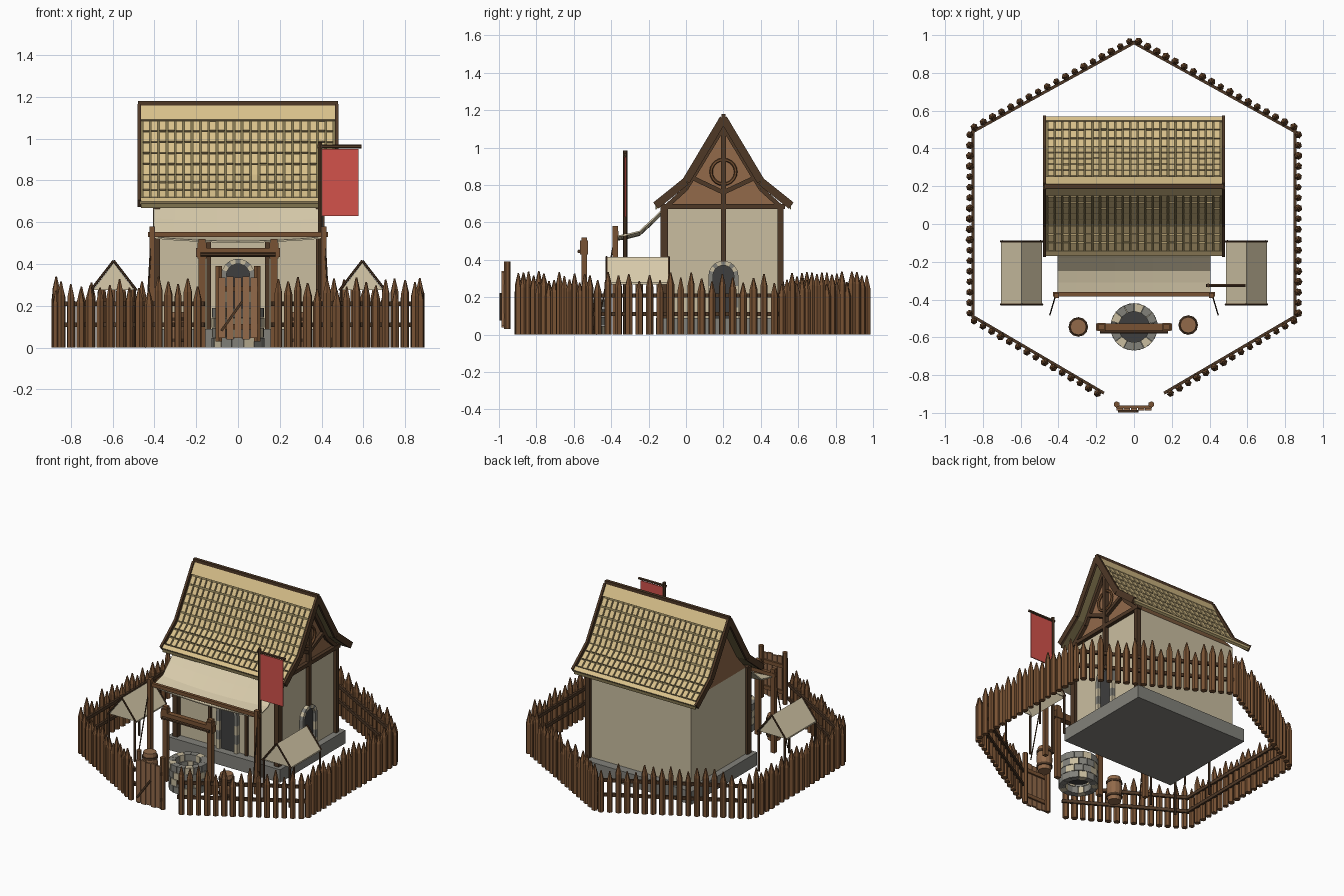
import bpy, bmesh, math, random
from mathutils import Vector, Matrix

random.seed(4)
cube = bpy.data.objects.get("Cube")
if cube:
    bpy.data.objects.remove(cube)


def material(name, r, g, b):
    lin = [((c / 255 + 0.055) / 1.055) ** 2.4 for c in (r, g, b)] + [1]
    m = bpy.data.materials.new(name)
    m.use_nodes = True
    m.diffuse_color = lin
    m.node_tree.nodes["Principled BSDF"].inputs["Base Color"].default_value = lin
    return m


STAKE = material("stake wood", 120, 82, 51)
DARK = material("dark timber", 78, 56, 38)
LIGHT = material("plank wood", 146, 106, 74)
PLASTER = material("plaster", 202, 190, 160)
CANVAS = material("canvas", 216, 203, 171)
THATCH = material("roof shingle", 216, 192, 138)
GAP = material("roof gap", 128, 115, 78)
STONE = material("grey stone", 130, 129, 122)
SHADOW = material("dark opening", 62, 62, 62)
RED = material("red cloth", 210, 82, 75)


class Part:
    """Collects simple solids into one named object."""
    def __init__(self, name, mat):
        self.name, self.mat, self.bm = name, mat, bmesh.new()

    def box(self, loc, size, rot=Matrix()):
        m = Matrix.Translation(loc) @ rot @ Matrix.Diagonal((*size, 1))
        bmesh.ops.create_cube(self.bm, size=1, matrix=m)
        return self

    def bar(self, p, q, w, h=None):
        p, q = Vector(p), Vector(q)
        rot = (q - p).to_track_quat('Z', 'Y').to_matrix().to_4x4()
        return self.box((p + q) / 2, (w, h or w, (q - p).length), rot)

    def rod(self, p, q, r1, r2=None, n=6, turn=0):
        p, q = Vector(p), Vector(q)
        rot = (q - p).to_track_quat('Z', 'Y').to_matrix().to_4x4()
        m = Matrix.Translation((p + q) / 2) @ rot @ Matrix.Rotation(turn, 4, 'Z')
        bmesh.ops.create_cone(self.bm, cap_ends=True, segments=n, radius1=r1,
                              radius2=r1 if r2 is None else r2, depth=(q - p).length, matrix=m)
        return self

    def prism(self, pts, place, d0, d1):
        a = [self.bm.verts.new(place(u, v, d0)) for u, v in pts]
        b = [self.bm.verts.new(place(u, v, d1)) for u, v in pts]
        self.bm.faces.new(a)
        self.bm.faces.new(b[::-1])
        for i in range(len(a)):
            j = (i + 1) % len(a)
            self.bm.faces.new((a[j], a[i], b[i], b[j]))
        return self

    def done(self):
        bmesh.ops.recalc_face_normals(self.bm, faces=self.bm.faces)
        me = bpy.data.meshes.new(self.name)
        self.bm.to_mesh(me)
        me.materials.append(self.mat)
        ob = bpy.data.objects.new(self.name, me)
        bpy.context.collection.objects.link(ob)
        return ob


def wedge(r0, r1, a0, a1):
    return [(r * math.cos(a), r * math.sin(a)) for r, a in ((r0, a0), (r1, a0), (r1, a1), (r0, a1))]


# Palisade: pointed stakes and two rails on each side, with a gap for the gate
stakes, rails = Part("palisade_stakes", STAKE), Part("palisade_rails", DARK)
for s in (-1, 1):
    corners = [(0, 0.98), (s * 0.87, 0.5), (s * 0.87, -0.5), (s * 0.17, -0.91)]
    for k, (a, b) in enumerate(zip(corners, corners[1:])):
        a, b = Vector((*a, 0)), Vector((*b, 0))
        n = 15 if k == 2 else 18
        for i in range(n):
            p = a.lerp(b, (i + 0.5) / n)
            h, r, t = random.uniform(0.27, 0.34), random.uniform(0.018, 0.022), random.uniform(0, 1)
            neck, tip = p + Vector((0, 0, h - 0.065)), p + Vector((0, 0, h))
            stakes.rod(p, neck, r, r, 6, t).rod(neck, tip, r, 0.004, 6, t)
        for z in (0.11, 0.21):
            off = Vector((0, 0, z)) - (a + b).normalized() * 0.018
            rails.bar(a + off, b + off, 0.016, 0.022)
stakes.done()
rails.done()

# Gate
gate = Part("gate", LIGHT)
for i in range(5):
    gate.box((-0.076 + i * 0.038, -0.98, 0.19), (0.034, 0.014, 0.29 + 0.012 * (i % 2)))
gate.done()
gate_frame = Part("gate_posts", STAKE)
for s in (-1, 1):
    gate_frame.rod((s * 0.092, -0.955, 0.03), (s * 0.092, -0.955, 0.39), 0.017)
for z in (0.1, 0.28):
    gate_frame.box((0, -0.968, z), (0.19, 0.014, 0.025))
gate_frame.done()
Part("gate_bar", DARK).bar((-0.08, -0.991, 0.08), (0.02, -0.991, 0.22), 0.012).done()

# House body
Part("foundation", STONE).box((0, 0.2, 0.045), (0.87, 0.72, 0.09)).done()
Part("walls", PLASTER).box((0, 0.2, 0.385), (0.78, 0.6, 0.61)).done()
along_x = lambda u, v, d: (d, 0.2 + u, v)
Part("gables", LIGHT).prism([(-0.3, 0.69), (-0.2, 0.8), (0, 1.13), (0.2, 0.8), (0.3, 0.69)],
                            along_x, -0.39, 0.39).done()

# Roof shell, shingles, ridge and barge boards
ridge, kink, eave = (0, 1.155), (0.2, 0.82), (0.362, 0.69)
shell, tiles, trim = Part("roof_shell", GAP), Part("roof_shingles", THATCH), Part("roof_trim", DARK)
for s in (-1, 1):
    for (d0, z0), (d1, z1), rows in ((ridge, kink, 5), (kink, eave, 3)):
        shell.prism([(s * d0, z0), (s * d1, z1), (s * d1, z1 - 0.022), (s * d0, z0 - 0.022)],
                    along_x, -0.465, 0.465)
        length = math.hypot(d1 - d0, z1 - z0)
        slope = math.atan2(z0 - z1, d1 - d0)
        rot = Matrix.Rotation(-s * slope, 4, 'X')
        top = 0.085 if rows == 5 else 0
        end = length if rows == 5 else length - 0.03
        step = (end - top) / rows

        def slab(x, w, t, size):
            f = t / length
            y, z = d0 + (d1 - d0) * f, z0 + (z1 - z0) * f
            lift = 0.005
            loc = (x, 0.2 + s * (y + lift * math.sin(slope)), z + lift * math.cos(slope))
            tiles.box(loc, (w, size, 0.014), rot)

        if top:
            slab(0, 0.93, top / 2, top - 0.006)
        else:
            slab(0, 0.94, length - 0.014, 0.03)
        for r in range(rows):
            for c in range(23):
                slab(-0.44 + c * 0.04, 0.031, top + (r + 0.5) * step, step - random.uniform(0.006, 0.012))
        for x in (-0.473, 0.473):
            trim.bar((x, 0.2 + s * d0, z0), (x, 0.2 + s * d1, z1), 0.016, 0.042)
trim.box((0, 0.2, 1.168), (0.955, 0.022, 0.024)).done()
shell.done()
tiles.done()

# Timber frame on the front and on the decorated gable end
frame = Part("timber_frame", DARK)
for x in (-0.39, 0.39):
    frame.box((x, -0.115, 0.39), (0.035, 0.04, 0.6))
for x in (-0.14, 0.14):
    frame.box((x, -0.105, 0.385), (0.022, 0.02, 0.6))
frame.box((0, -0.11, 0.68), (0.8, 0.025, 0.025))
frame.box((0.395, 0.505, 0.39), (0.035, 0.03, 0.6))
frame.box((0.4, 0.2, 0.685), (0.03, 0.66, 0.026))
frame.box((0.4, 0.2, 0.76), (0.03, 0.026, 0.74))
for s in (-1, 1):
    frame.bar((0.4, 0.2, 0.76), (0.4, 0.2 + s * 0.17, 0.84), 0.024)
    frame.bar((0.4, 0.2, 1.11), (0.4, 0.2 + s * 0.2, 0.78), 0.024)
    frame.bar((0.4, 0.2 + s * 0.2, 0.78), (0.4, 0.2 + s * 0.3, 0.69), 0.024)
frame.done()
bpy.ops.mesh.primitive_torus_add(major_segments=20, minor_segments=6, major_radius=0.066,
                                 minor_radius=0.009, location=(0.405, 0.2, 0.87),
                                 rotation=(0, math.pi / 2, 0))
ring = bpy.context.object
ring.name = "gable_ring"
ring.data.materials.append(STAKE)


# Arched doorways with alternating stones
def doorway(name, place, spring):
    parts = [Part(name + "_grey_stones", STONE), Part(name + "_pale_stones", PLASTER)]
    for i in range(9):
        pts = wedge(0.056, 0.08, math.pi * i / 9, math.pi * (i + 1) / 9)
        parts[i % 2].prism([(u, v + spring) for u, v in pts], place, 0, 0.025)
    for s in (-1, 1):
        for i in range(4):
            z0, z1 = [0.09 + (spring - 0.09) * k / 4 for k in (i, i + 1)]
            pts = [(s * 0.056, z0), (s * 0.08, z0), (s * 0.08, z1), (s * 0.056, z1)]
            parts[(i + 1) % 2].prism(pts, place, 0, 0.025)
    arch = [(0.056 * math.cos(a), spring + 0.056 * math.sin(a)) for a in
            [math.pi * k / 10 for k in range(11)]]
    Part(name + "_opening", SHADOW).prism(arch + [(-0.056, 0.09), (0.056, 0.09)], place, 0, 0.008).done()
    for p in parts:
        p.done()


doorway("front_door", lambda u, v, d: (u, -0.1 - d, v), 0.345)
doorway("side_door", lambda u, v, d: (0.39 + d, 0.2 + u, v), 0.315)

# Porch awning with posts and guy ropes
awning = Part("awning", CANVAS)
bmesh.ops.create_grid(awning.bm, x_segments=8, y_segments=4, size=1)
drop = {-1: (-0.37, 0.53), -0.5: (-0.31, 0.54), 0: (-0.25, 0.555), 0.5: (-0.18, 0.62), 1: (-0.11, 0.69)}
for v in awning.bm.verts:
    y, z = drop[round(v.co.y * 2) / 2]
    sag = 0.02 * (1 - v.co.x ** 2)
    v.co = (v.co.x * 0.405, y, z - sag)
awning.done().modifiers.new("thickness", 'SOLIDIFY').thickness = 0.008
porch, ropes = Part("porch_frame", STAKE), Part("guy_ropes", DARK)
porch.box((0, -0.372, 0.542), (0.86, 0.022, 0.024))
for s in (-1, 1):
    porch.box((s * 0.41, -0.378, 0.29), (0.028, 0.028, 0.58))
    ropes.rod((s * 0.415, -0.378, 0.53), (s * 0.445, -0.48, 0), 0.004)
porch.done()
ropes.done()

# Banner
pole = Part("banner_pole", DARK).rod((0.393, -0.325, 0), (0.393, -0.325, 0.985), 0.011)
pole.rod((0.38, -0.325, 0.962), (0.59, -0.325, 0.962), 0.009).done()
Part("banner_cloth", RED).box((0.488, -0.325, 0.79), (0.175, 0.006, 0.32)).done()

# Two open-sided tents
for s, side in ((-1, "right"), (1, "left")):
    at = lambda u, v, d: (s * 0.595 + u, d, v)
    cloth, poles = Part(side + "_tent_cloth", CANVAS), Part(side + "_tent_poles", DARK)
    for e in (-1, 1):
        cloth.prism([(0, 0.415), (e * 0.108, 0.278), (e * 0.108, 0.268), (0, 0.405)], at, -0.425, -0.092)
        for y in (-0.425, -0.092):
            poles.rod(at(0, 0.416, y), at(e * 0.11, 0.274, y), 0.006)
            poles.rod(at(e * 0.1, 0, y), at(e * 0.1, 0.28, y), 0.007)
    for y in (-0.415, -0.102):
        cloth.prism([(-0.1, 0.275), (0.1, 0.275), (0, 0.405)], at, y - 0.003, y + 0.003)
    cloth.done()
    poles.done()

# Well with alternating blocks and a winch frame
blocks = [Part("well_grey_blocks", STONE), Part("well_pale_blocks", PLASTER)]
on_well = lambda u, v, d: (u, v - 0.545, d)
for course in range(4):
    for i in range(14):
        a = (i + course % 2 * 0.5) * math.tau / 14
        blocks[(i * 2 + course) % 3 % 2].prism(wedge(0.082, 0.126, a, a + 0.43), on_well,
                                              course * 0.048, course * 0.048 + 0.045)
for b in blocks:
    b.done()
Part("well_water", SHADOW).rod((0, -0.545, 0.06), (0, -0.545, 0.07), 0.084, n=20).done()
winch = Part("well_frame", STAKE).box((0, -0.545, 0.455), (0.4, 0.036, 0.045))
for s in (-1, 1):
    winch.box((s * 0.172, -0.545, 0.26), (0.034, 0.03, 0.52))
    winch.box((s * 0.172, -0.545, 0.465), (0.044, 0.042, 0.075))
winch.done()
Part("well_spindle", DARK).rod((-0.18, -0.572, 0.445), (0.18, -0.572, 0.445), 0.01).done()

# Barrels
for name, x, y in (("right_barrel", -0.295, -0.545), ("left_barrel", 0.287, -0.535)):
    staves, hoops = Part(name + "_staves", LIGHT), Part(name + "_hoops", DARK)
    staves.rod((x, y, 0), (x, y, 0.085), 0.042, 0.052, 12).rod((x, y, 0.085), (x, y, 0.17), 0.052, 0.042, 12)
    for z in (0.035, 0.135):
        hoops.rod((x, y, z - 0.008), (x, y, z + 0.008), 0.0515, n=12)
    staves.done()
    hoops.done()
